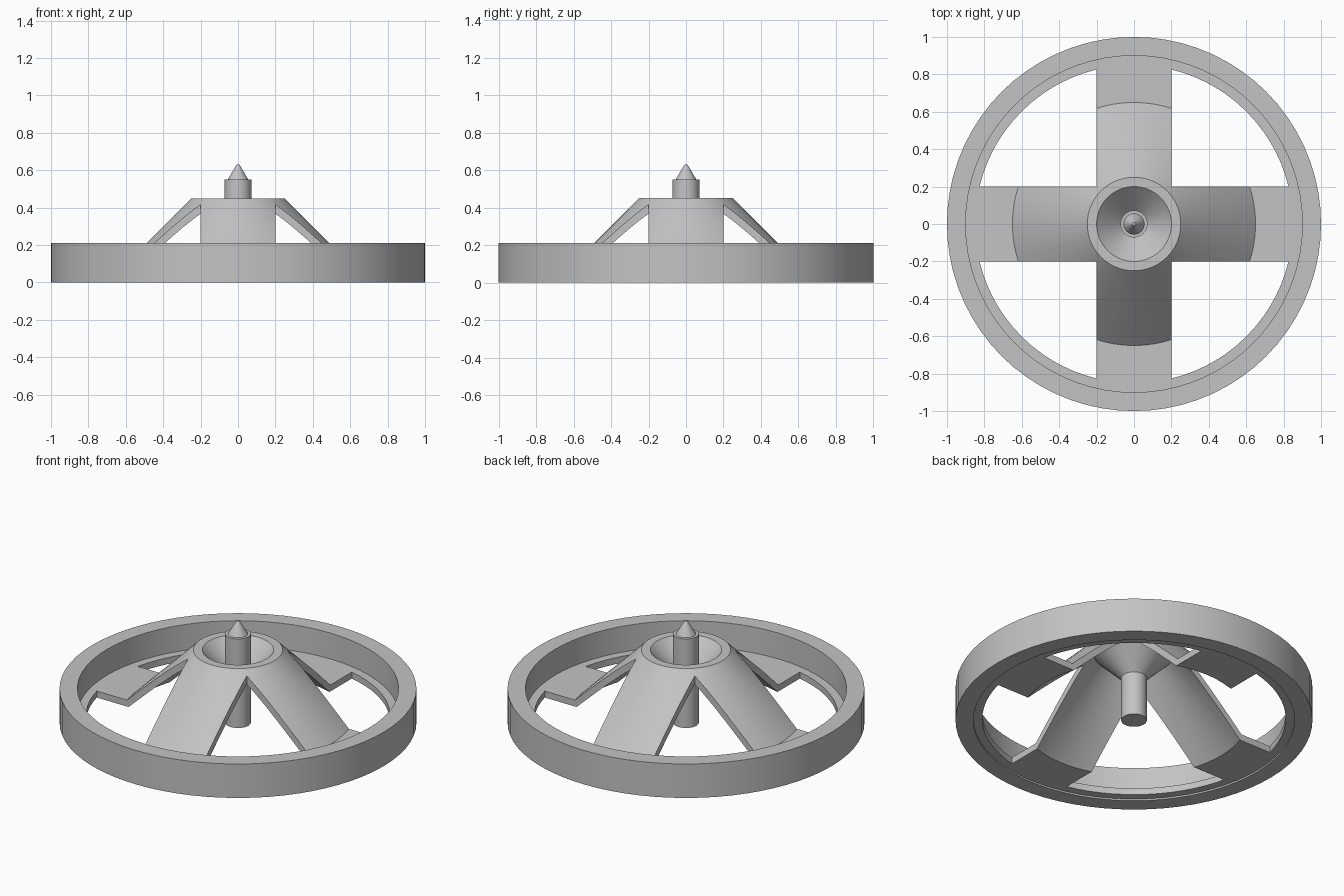
import bpy, bmesh
from math import sin, cos, asin, pi, radians

cube = bpy.data.objects.get("Cube")
if cube:
    bpy.data.objects.remove(cube, do_unlink=True)

SEGMENTS = 72
ARM_HALF = 0.2     # half width of each arm
LIP = 0.85         # inner radius of the lip inside the rim

grey = bpy.data.materials.new("plain grey")
grey.use_nodes = True
colour = (0.55, 0.55, 0.55, 1)
grey.diffuse_color = colour
grey.node_tree.nodes["Principled BSDF"].inputs["Base Color"].default_value = colour


def add_object(name, bm):
    bmesh.ops.recalc_face_normals(bm, faces=bm.faces)
    mesh = bpy.data.meshes.new(name)
    bm.to_mesh(mesh)
    bm.free()
    obj = bpy.data.objects.new(name, mesh)
    bpy.context.collection.objects.link(obj)
    mesh.materials.append(grey)
    return obj


def revolve(name, profile):
    """Turn a closed (radius, height) outline around the z axis."""
    bm = bmesh.new()
    rings = []
    for r, z in profile:
        if r == 0:
            rings.append([bm.verts.new((0, 0, z))] * SEGMENTS)
        else:
            rings.append([bm.verts.new((r * cos(2 * pi * i / SEGMENTS),
                                        r * sin(2 * pi * i / SEGMENTS), z))
                          for i in range(SEGMENTS)])
    for a, b in zip(rings, rings[1:] + rings[:1]):
        for i in range(SEGMENTS):
            j = (i + 1) % SEGMENTS
            corners = list(dict.fromkeys((a[i], a[j], b[j], b[i])))
            if len(corners) > 2:
                bm.faces.new(corners)
    return add_object(name, bm)


def smooth(obj):
    bpy.ops.object.select_all(action='DESELECT')
    obj.select_set(True)
    bpy.context.view_layer.objects.active = obj
    bpy.ops.object.shade_smooth_by_angle(angle=radians(30))


# Outer rim
rim = revolve("outer_rim", [(0.9, 0), (1, 0), (1, 0.21), (0.9, 0.21)])

# Conical hub with sunken funnel, flared out to a flat foot and lip
spider = revolve("hub_and_arms", [
    (0.065, 0.315), (0.2, 0.45), (0.25, 0.45), (0.65, 0.05), (0.91, 0.05),
    (0.91, 0.01), (0.64, 0.01), (0.225, 0.425), (0.065, 0.265)])

# Four quadrant openings leave the arms and the lip
bm = bmesh.new()
start = asin(ARM_HALF / LIP)
steps = 14
outline = [(ARM_HALF, ARM_HALF)]
for i in range(steps + 1):
    a = start + (pi / 2 - 2 * start) * i / steps
    outline.append((LIP * cos(a), LIP * sin(a)))
for quarter in range(4):
    c, s = ((1, 0), (0, 1), (-1, 0), (0, -1))[quarter]
    face = bm.faces.new([bm.verts.new((x * c - y * s, x * s + y * c, -0.2))
                         for x, y in outline])
    solid = bmesh.ops.extrude_face_region(bm, geom=[face])
    bmesh.ops.translate(bm, vec=(0, 0, 1), verts=[
        v for v in solid["geom"] if isinstance(v, bmesh.types.BMVert)])
cutter = add_object("opening_cutter", bm)
cutter.hide_render = True

cut = spider.modifiers.new("openings", 'BOOLEAN')
cut.operation = 'DIFFERENCE'
cut.solver = 'EXACT'
cut.object = cutter
bpy.context.view_layer.objects.active = spider
spider.select_set(True)
bpy.ops.object.modifier_apply(modifier=cut.name)
bpy.data.objects.remove(cutter, do_unlink=True)

# Central spindle with pointed tip
spindle = revolve("spindle", [
    (0, 0), (0.072, 0), (0.072, 0.55), (0.055, 0.55), (0.008, 0.63), (0, 0.63)])

for part in (rim, spider, spindle):
    smooth(part)
